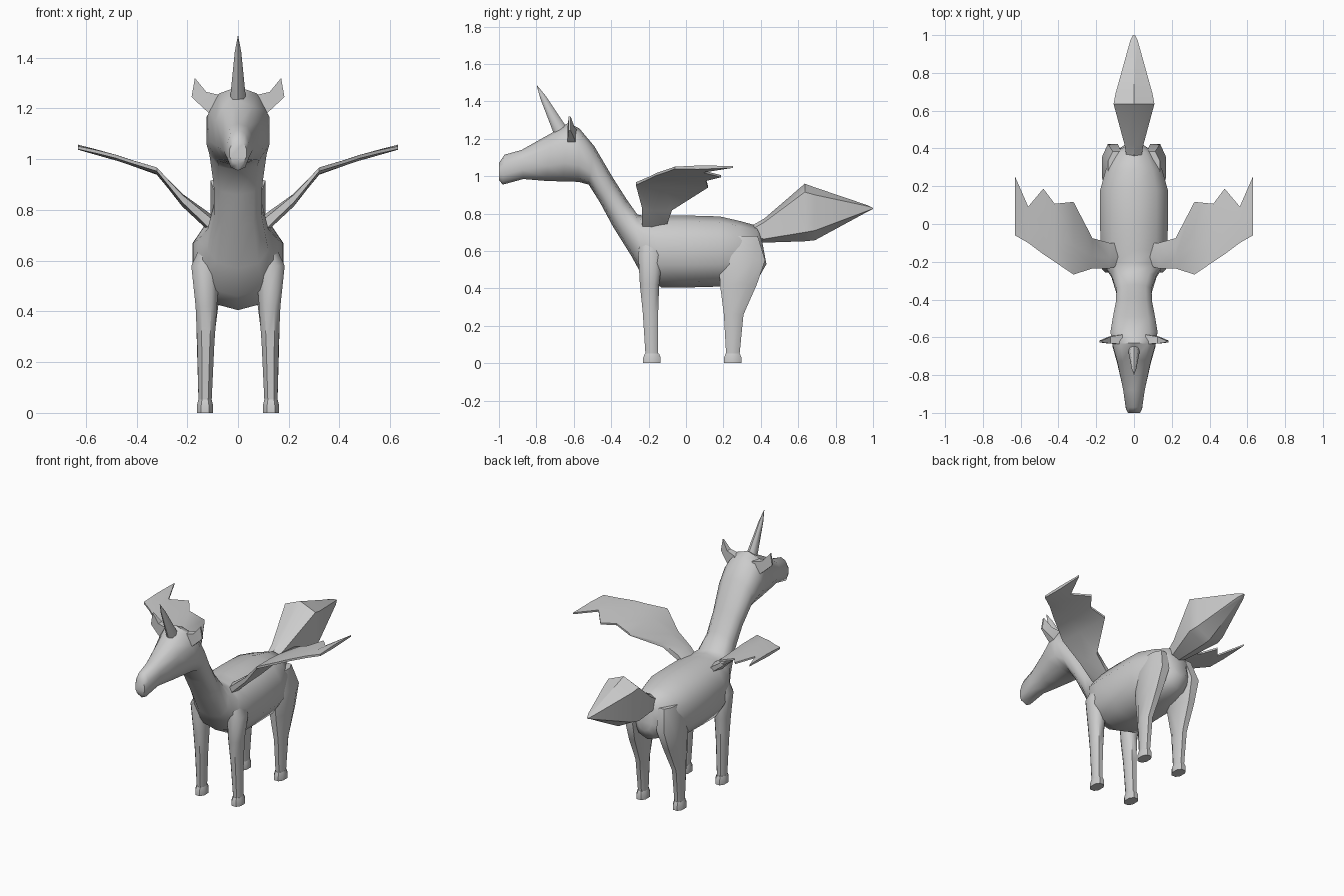
import bpy, bmesh, math
from mathutils import Vector

grey = bpy.data.materials.new("plain grey")
grey.diffuse_color = (0.6, 0.6, 0.6, 1)


def loft(name, rings, angle=50, mirror=False):
    """Skin closed rings of points, cap both ends, optionally add a mirrored twin."""
    bm = bmesh.new()
    for s in ((1, -1) if mirror else (1,)):
        loops = [[bm.verts.new((p[0] * s, p[1], p[2])) for p in r] for r in rings]
        n = len(loops[0])
        for a, b in zip(loops, loops[1:]):
            for i in range(n):
                j = (i + 1) % n
                bm.faces.new((a[i], a[j], b[j], b[i]))
        bm.faces.new(loops[0])
        bm.faces.new(loops[-1])
    bmesh.ops.recalc_face_normals(bm, faces=bm.faces)
    me = bpy.data.meshes.new(name)
    bm.to_mesh(me)
    bm.free()
    me.materials.append(grey)
    ob = bpy.data.objects.new(name, me)
    bpy.context.collection.objects.link(ob)
    bpy.context.view_layer.objects.active = ob
    ob.select_set(True)
    bpy.ops.object.shade_smooth_by_angle(angle=math.radians(angle))
    ob.select_set(False)
    return ob


def squircle(a, power):
    c, s = math.cos(a), math.sin(a)
    return (math.copysign(abs(c) ** power, c), math.copysign(abs(s) ** power, s))


def spine_ring(ty, tz, by, bz, w, power=0.85, n=10):
    """Cross-section between a top and a bottom point on the centre plane."""
    top, bot = Vector((0, ty, tz)), Vector((0, by, bz))
    mid, half = (top + bot) / 2, (top - bot) / 2
    pts = []
    for i in range(n):
        u, v = squircle(math.tau * i / n + math.pi / 2, power)
        pts.append(mid + half * v + Vector((w * u, 0, 0)))
    return pts


def flat_ring(z, x, y, rx, ry, n=8):
    pts = []
    for i in range(n):
        u, v = squircle(math.tau * (i + 0.5) / n, 0.85)
        pts.append((x + rx * u, y + ry * v, z))
    return pts


# Body, neck and head in one skin, from rump to muzzle
spine = [
    (0.40, 0.69, 0.43, 0.53, 0.05), (0.38, 0.735, 0.39, 0.46, 0.10),
    (0.29, 0.76, 0.29, 0.43, 0.155), (0.18, 0.785, 0.18, 0.41, 0.187),
    (0.0, 0.79, 0.0, 0.405, 0.187), (-0.14, 0.79, -0.13, 0.405, 0.185),
    (-0.21, 0.785, -0.23, 0.46, 0.165), (-0.26, 0.795, -0.29, 0.57, 0.125),
    (-0.32, 0.88, -0.39, 0.73, 0.097), (-0.39, 0.99, -0.46, 0.86, 0.10),
    (-0.49, 1.16, -0.52, 0.955, 0.118), (-0.57, 1.255, -0.575, 0.97, 0.13),
    (-0.63, 1.285, -0.66, 0.972, 0.118), (-0.72, 1.23, -0.75, 0.975, 0.092),
    (-0.88, 1.14, -0.87, 0.985, 0.06), (-0.97, 1.115, -0.98, 0.955, 0.045),
    (-1.0, 1.07, -1.0, 0.98, 0.034),
]
loft("body", [spine_ring(*s) for s in spine])

# Legs
loft("front_legs", [flat_ring(*r) for r in (
    (0.03, 0.13, -0.182, 0.027, 0.036), (0.27, 0.127, -0.19, 0.036, 0.044),
    (0.42, 0.125, -0.195, 0.045, 0.055), (0.58, 0.128, -0.19, 0.06, 0.07),
    (0.70, 0.09, -0.19, 0.04, 0.05))], mirror=True)
loft("hind_legs", [flat_ring(*r) for r in (
    (0.03, 0.13, 0.25, 0.027, 0.037), (0.26, 0.13, 0.255, 0.034, 0.056),
    (0.42, 0.122, 0.28, 0.047, 0.105), (0.55, 0.112, 0.30, 0.06, 0.132),
    (0.68, 0.09, 0.29, 0.05, 0.10))], mirror=True)

# Hooves
for name, y in (("front_hooves", -0.182), ("hind_hooves", 0.25)):
    loft(name, [flat_ring(*r) for r in (
        (0.0, 0.13, y, 0.034, 0.05), (0.03, 0.13, y, 0.034, 0.05),
        (0.052, 0.13, y, 0.028, 0.04))], mirror=True)

# Wings: x, leading y and z, trailing y and z, thickness
wing = [
    (0.07, -0.22, 0.71, -0.10, 0.71, 0.09), (0.13, -0.235, 0.765, -0.10, 0.765, 0.07),
    (0.22, -0.235, 0.845, -0.075, 0.83, 0.05), (0.32, -0.268, 0.96, 0.117, 0.945, 0.025),
    (0.42, -0.20, 0.99, 0.107, 0.98, 0.022), (0.48, -0.16, 1.01, 0.187, 1.0, 0.022),
    (0.56, -0.10, 1.03, 0.092, 1.025, 0.022), (0.63, -0.06, 1.045, 0.252, 1.05, 0.02),
]


def wing_ring(x, ly, lz, ty, tz, t):
    h = t / 2
    my, mz = ly * 0.6 + ty * 0.4, lz * 0.6 + tz * 0.4
    return [(x, ly, lz - h * 0.6), (x, ly, lz + h * 0.6), (x, my, mz + h),
            (x, ty, tz + h * 0.5), (x, ty, tz - h * 0.5), (x, my, mz - h)]


loft("wings", [wing_ring(*s) for s in wing], mirror=True)


# Tail: y, half width, heights of top ridge, upper side, lower side and keel
def tail_ring(y, w, top, up, low, keel):
    return [(0, y, top), (w, y, up), (w, y, low),
            (0, y, keel), (-w, y, low), (-w, y, up)]


loft("tail", [tail_ring(*s) for s in (
    (0.36, 0.04, 0.74, 0.72, 0.67, 0.65), (0.42, 0.05, 0.775, 0.755, 0.665, 0.645),
    (0.635, 0.108, 0.96, 0.915, 0.70, 0.652), (0.69, 0.098, 0.94, 0.90, 0.71, 0.658),
    (0.97, 0.02, 0.845, 0.84, 0.815, 0.81), (1.0, 0.005, 0.83, 0.83, 0.825, 0.825))], angle=35)

# Horn, leaning forward
base, tip = Vector((0, -0.665, 1.23)), Vector((0, -0.797, 1.485))
across = (tip - base).normalized().cross(Vector((1, 0, 0)))
loft("horn", [[base.lerp(tip, t) + Vector((r * math.cos(a), 0, 0)) + across * r * 1.25 * math.sin(a)
               for a in (math.tau * i / 8 for i in range(8))]
              for t, r in ((0, 0.032), (0.75, 0.013), (1, 0.001))])

# Ears: thin wedges leaning outward
loft("ears", [[(x1, y - d, z1), (x1, y + d, z1), (x2, y + d, z2), (x2, y - d, z2)]
              for x1, z1, x2, z2, y, d in (
                  (0.06, 1.25, 0.09, 1.16, -0.61, 0.025),
                  (0.125, 1.265, 0.135, 1.20, -0.615, 0.018),
                  (0.17, 1.32, 0.183, 1.245, -0.622, 0.005))], angle=30, mirror=True)
